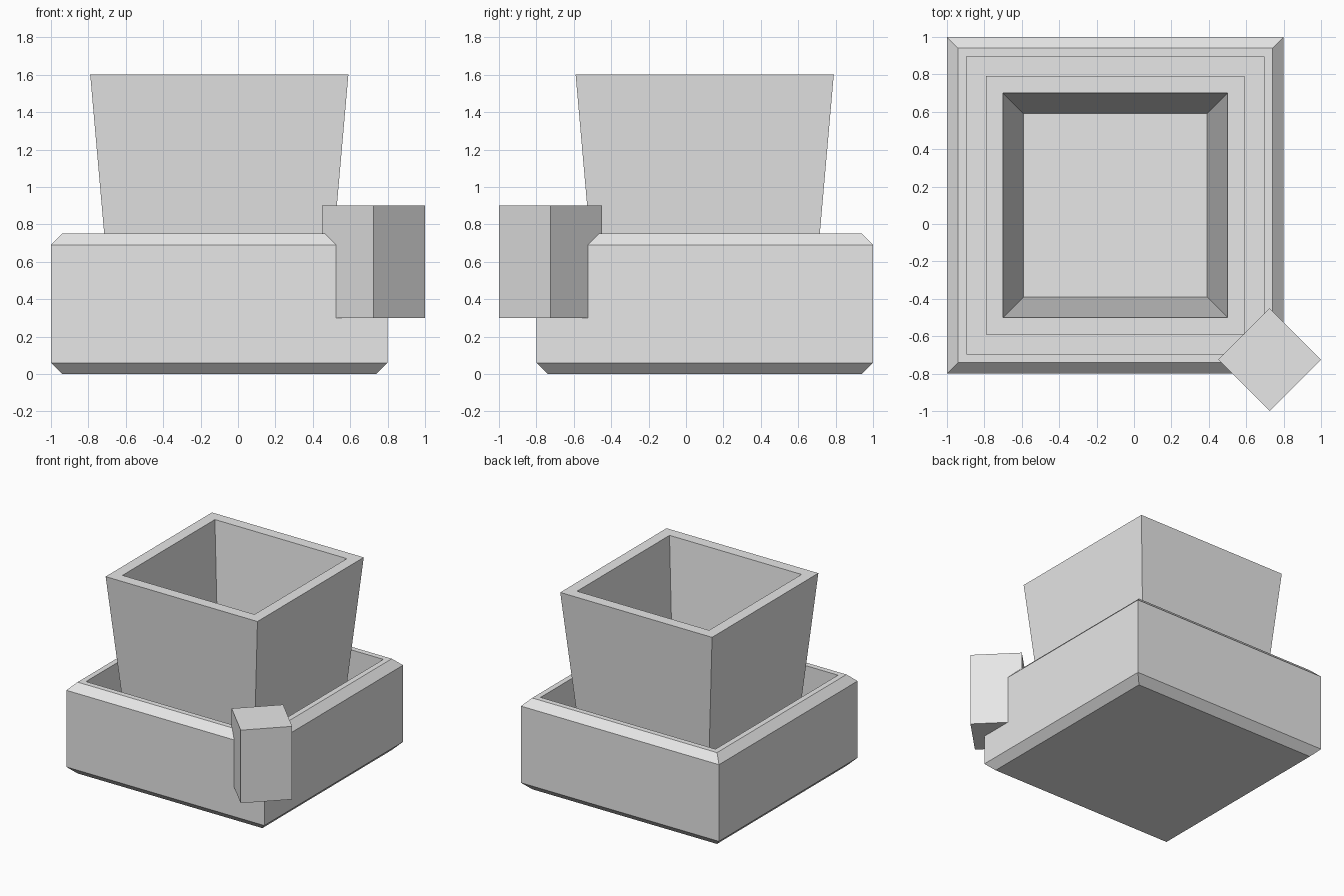
import bpy
import bmesh
import math
from mathutils import Vector

if "Cube" in bpy.data.objects:
    bpy.data.objects.remove(bpy.data.objects["Cube"], do_unlink=True)

GREY = (0.8, 0.8, 0.8, 1.0)
stone = bpy.data.materials.new("plain grey")
stone.use_nodes = True
stone.diffuse_color = GREY
stone.node_tree.nodes["Principled BSDF"].inputs["Base Color"].default_value = GREY


def square_solid(name, profile, centre, turn=0.0):
    """Stack square rings of (half width, height), joined and capped at both ends."""
    bm = bmesh.new()
    rings = []
    for half, z in profile:
        ring = []
        for i in range(4):
            angle = turn + math.pi / 4 + i * math.pi / 2
            reach = half * math.sqrt(2)
            ring.append(bm.verts.new((reach * math.cos(angle), reach * math.sin(angle), z)))
        rings.append(ring)
    for low, high in zip(rings, rings[1:]):
        for i in range(4):
            j = (i + 1) % 4
            bm.faces.new((low[i], low[j], high[j], high[i]))
    bm.faces.new(rings[0][::-1])
    bm.faces.new(rings[-1])
    bmesh.ops.recalc_face_normals(bm, faces=bm.faces)
    mesh = bpy.data.meshes.new(name)
    bm.to_mesh(mesh)
    bm.free()
    mesh.materials.append(stone)
    obj = bpy.data.objects.new(name, mesh)
    obj.location = Vector((*centre, 0))
    bpy.context.collection.objects.link(obj)
    return obj


CENTRE = (-0.1, 0.1)

# Tray with chamfered outer rims and an open, straight-sided recess
square_solid("base_tray", [(0.84, 0), (0.9, 0.06), (0.9, 0.69), (0.84, 0.75),
                           (0.795, 0.75), (0.795, 0.25)], CENTRE)

# Flared hollow cup standing in the tray
square_solid("flared_cup", [(0.567, 0.2), (0.69, 1.6), (0.6, 1.6), (0.49, 0.35)], CENTRE)

# Block set diagonally on the front left corner
square_solid("corner_block", [(0.1945, 0.3), (0.1945, 0.9)], (0.725, -0.725), math.pi / 4)
